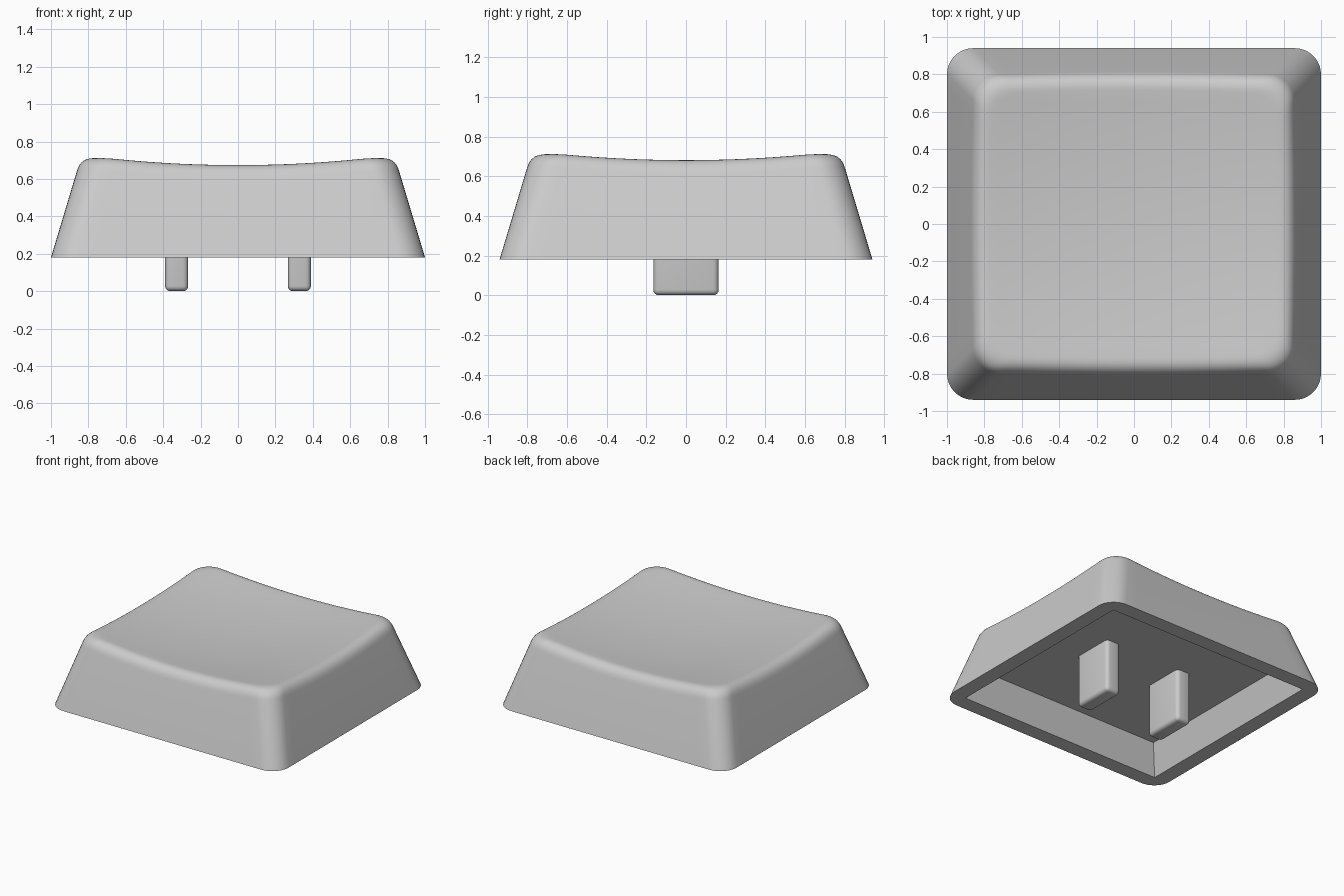
import bpy, bmesh, math
from mathutils import Vector

if "Cube" in bpy.data.objects:
    bpy.data.objects.remove(bpy.data.objects["Cube"])

HX, HY, BASE_Z = 1.0, 0.94, 0.18      # half size and height of the bottom rim
SLOPE, RADIUS, ROUND = 0.30, 0.14, 0.075
SIDE, ARC = 20, 8                     # segments per side and per corner

grey = bpy.data.materials.new("light grey plastic")
grey.diffuse_color = (0.60, 0.60, 0.60, 1)
grey.use_nodes = True
grey.node_tree.nodes["Principled BSDF"].inputs["Base Color"].default_value = grey.diffuse_color


def dish(x, y):
    """Height of the scooped top."""
    return 0.632 + 0.08 * (x * x + y * y)


def outline(inset, radius):
    """Rounded rectangle; inset may be a list with one value per point."""
    pts = []
    for q in range(4):
        sx, sy = [(1, 1), (-1, 1), (-1, -1), (1, -1)][q]
        nx, ny = [(-1, 1), (-1, -1), (1, -1), (1, 1)][q]
        r0 = RADIUS if radius is None else radius

        def core(a, b, i):
            d = inset[i] if isinstance(inset, list) else inset
            return Vector((a * (HX - d - r0), b * (HY - d - r0)))

        for k in range(ARC + 1):
            ang = math.pi / 2 * (q + k / ARC)
            pts.append(core(sx, sy, len(pts)) + r0 * Vector((math.cos(ang), math.sin(ang))))
        end = math.pi / 2 * (q + 1)
        off = r0 * Vector((math.cos(end), math.sin(end)))
        for k in range(1, SIDE):
            i, t = len(pts), k / SIDE
            pts.append(core(sx, sy, i).lerp(core(nx, ny, i), t) + off)
    return pts


def finish(bm, name, angle):
    bmesh.ops.remove_doubles(bm, verts=bm.verts, dist=1e-5)
    bmesh.ops.recalc_face_normals(bm, faces=bm.faces)
    mesh = bpy.data.meshes.new(name)
    bm.to_mesh(mesh)
    bm.free()
    obj = bpy.data.objects.new(name, mesh)
    bpy.context.collection.objects.link(obj)
    mesh.materials.append(grey)
    bpy.ops.object.select_all(action='DESELECT')
    obj.select_set(True)
    bpy.context.view_layer.objects.active = obj
    bpy.ops.object.shade_smooth_by_angle(angle=math.radians(angle))
    return obj


def flat(pts, z):
    return [Vector((p.x, p.y, z)) for p in pts]


# Sharp crest where the sloped wall meets the dish
insets = [0.15] * (4 * (ARC + SIDE))
for _ in range(8):
    insets = [SLOPE * (dish(p.x, p.y) - BASE_Z) for p in outline(insets, None)]
crest = [Vector((p.x, p.y, dish(p.x, p.y))) for p in outline(insets, None)]
foot = flat(outline(0, None), BASE_Z)

# Cap: cavity ceiling, cavity wall, rim, outer wall, rounded edge, dish
rings = [flat(outline(0.19, 0), 0.41), flat(outline(0.12, 0), BASE_Z), foot]
inner = [Vector((p.x, p.y, 0)) for p in outline([i + ROUND for i in insets], None)]
for p in inner:
    p.z = dish(p.x, p.y)
low = [c + (f - c).normalized() * ROUND * 1.1 for c, f in zip(crest, foot)]
for k in range(9):
    t = k / 8
    rings.append([a * (1 - t) ** 2 + c * 2 * t * (1 - t) + b * t * t
                  for a, c, b in zip(low, crest, inner)])
for k in range(1, 12):
    s = 1 - k / 12
    rings.append([Vector((p.x * s, p.y * s, dish(p.x * s, p.y * s))) for p in inner])

bm = bmesh.new()
loops = [[bm.verts.new(p) for p in ring] for ring in rings]
n = len(foot)
for a, b in zip(loops, loops[1:]):
    for i in range(n):
        j = (i + 1) % n
        bm.faces.new((a[i], a[j], b[j], b[i]))
bm.faces.new(loops[0])
centre = bm.verts.new((0, 0, dish(0, 0)))
for i in range(n):
    bm.faces.new((loops[-1][i], loops[-1][(i + 1) % n], centre))
finish(bm, "key_cap", 30)

# Two rounded mounting prongs under the cap
for side, label in ((-1, "left"), (1, "right")):
    bm = bmesh.new()
    bmesh.ops.create_cube(bm, size=1)
    for v in bm.verts:
        v.co = Vector((v.co.x * 0.124 + side * 0.328, v.co.y * 0.33, (v.co.z + 0.5) * 0.43))
    edges = [e for e in bm.edges if min(v.co.z for v in e.verts) < 0.01]
    bmesh.ops.bevel(bm, geom=edges, offset=0.028, segments=4, profile=0.5, affect='EDGES')
    finish(bm, label + "_prong", 40)
